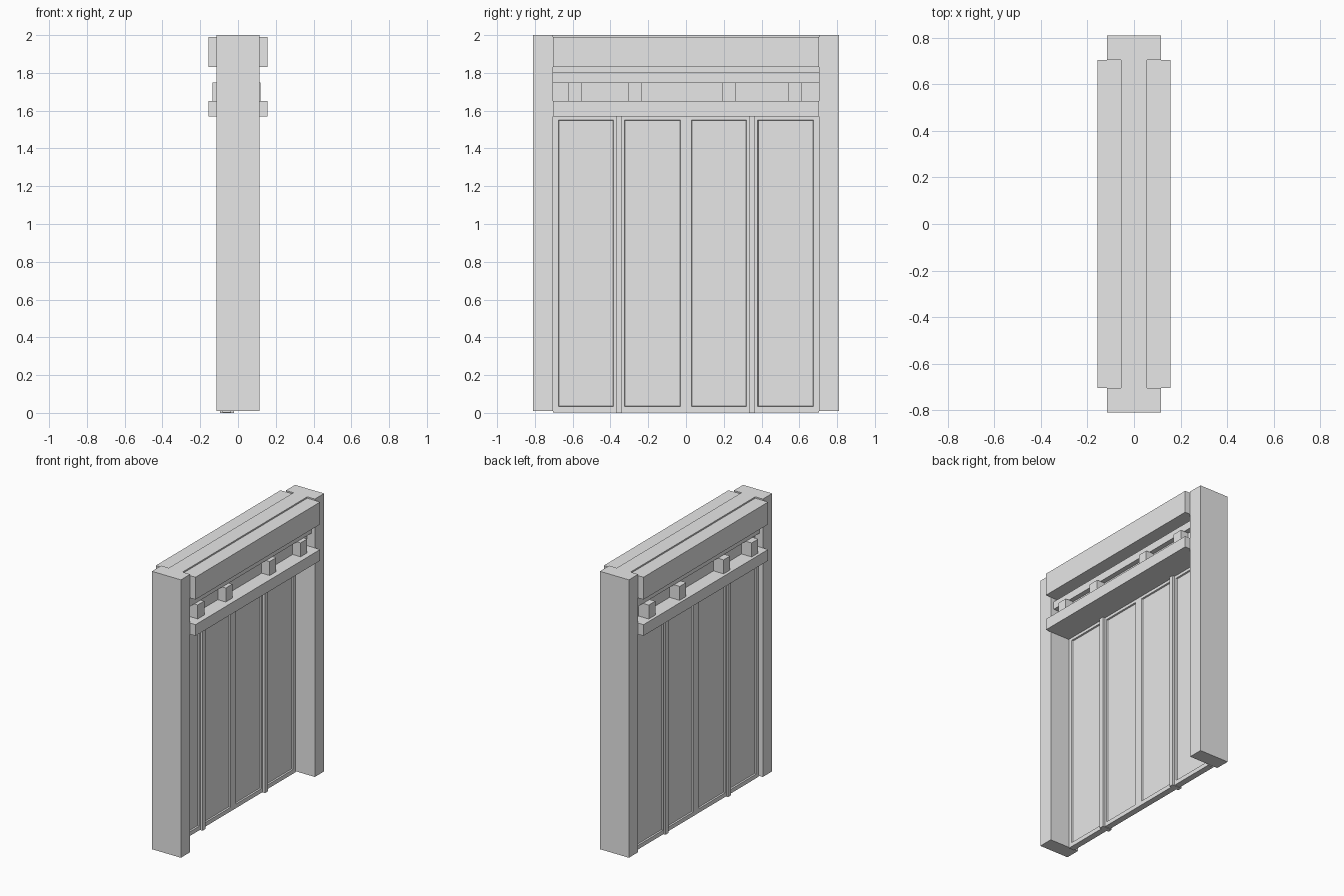
import bpy
import bmesh

cube = bpy.data.objects.get("Cube")
if cube:
    bpy.data.objects.remove(cube, do_unlink=True)

grey = bpy.data.materials.new("plain_grey")
grey.use_nodes = True
grey.diffuse_color = (0.8, 0.8, 0.8, 1)
for node in grey.node_tree.nodes:
    if node.type == 'BSDF_PRINCIPLED':
        node.inputs["Base Color"].default_value = (0.8, 0.8, 0.8, 1)


def box(name, x, y, z, border=0):
    """Box from (min, max) ranges; a border sinks a panel into both x faces."""
    bm = bmesh.new()
    bmesh.ops.create_cube(bm, size=1)
    for v in bm.verts:
        v.co = [r[0] if c < 0 else r[1] for c, r in zip(v.co, (x, y, z))]
    bm.normal_update()
    if border:
        sides = [f for f in bm.faces if abs(f.normal.x) > 0.9]
        bmesh.ops.inset_individual(bm, faces=sides, thickness=border, depth=0)
        bmesh.ops.inset_individual(bm, faces=sides, thickness=0.004, depth=-0.01)
    mesh = bpy.data.meshes.new(name)
    bm.to_mesh(mesh)
    bm.free()
    mesh.materials.append(grey)
    obj = bpy.data.objects.new(name, mesh)
    bpy.context.collection.objects.link(obj)
    return obj


span = (-0.705, 0.705)

# Side posts
box("front_post", (-0.115, 0.115), (-0.81, -0.705), (0.01, 2))
box("back_post", (-0.115, 0.115), (0.705, 0.81), (0.01, 2))

# Lintel: core wall, header boards, inner beam and lower rail
box("lintel_core", (-0.055, 0.055), span, (1.6, 2))
box("left_header", (0.054, 0.157), span, (1.83, 1.99))
box("right_header", (-0.157, -0.054), span, (1.83, 1.99))
box("inner_beam", (-0.09, 0.09), span, (1.75, 1.805))
box("lower_rail", (-0.157, 0.157), span, (1.57, 1.65))

# Small blocks resting on the rail
for i, y in enumerate((-0.587, -0.27, 0.227, 0.577)):
    box(f"rail_block_{i + 1}", (-0.135, 0.118), (y - 0.037, y + 0.037), (1.645, 1.75))

# Door leaves with sunken panels
edges = (-0.705, -0.355, 0, 0.35, 0.705)
for i in range(4):
    box(f"door_leaf_{i + 1}", (-0.082, -0.038), (edges[i], edges[i + 1]), (0.003, 1.58), 0.042)

# Upright bars covering the joints
for name, y in (("front_bar", -0.355), ("back_bar", 0.35)):
    box(name, (-0.095, -0.02), (y - 0.016, y + 0.016), (0, 1.58))
